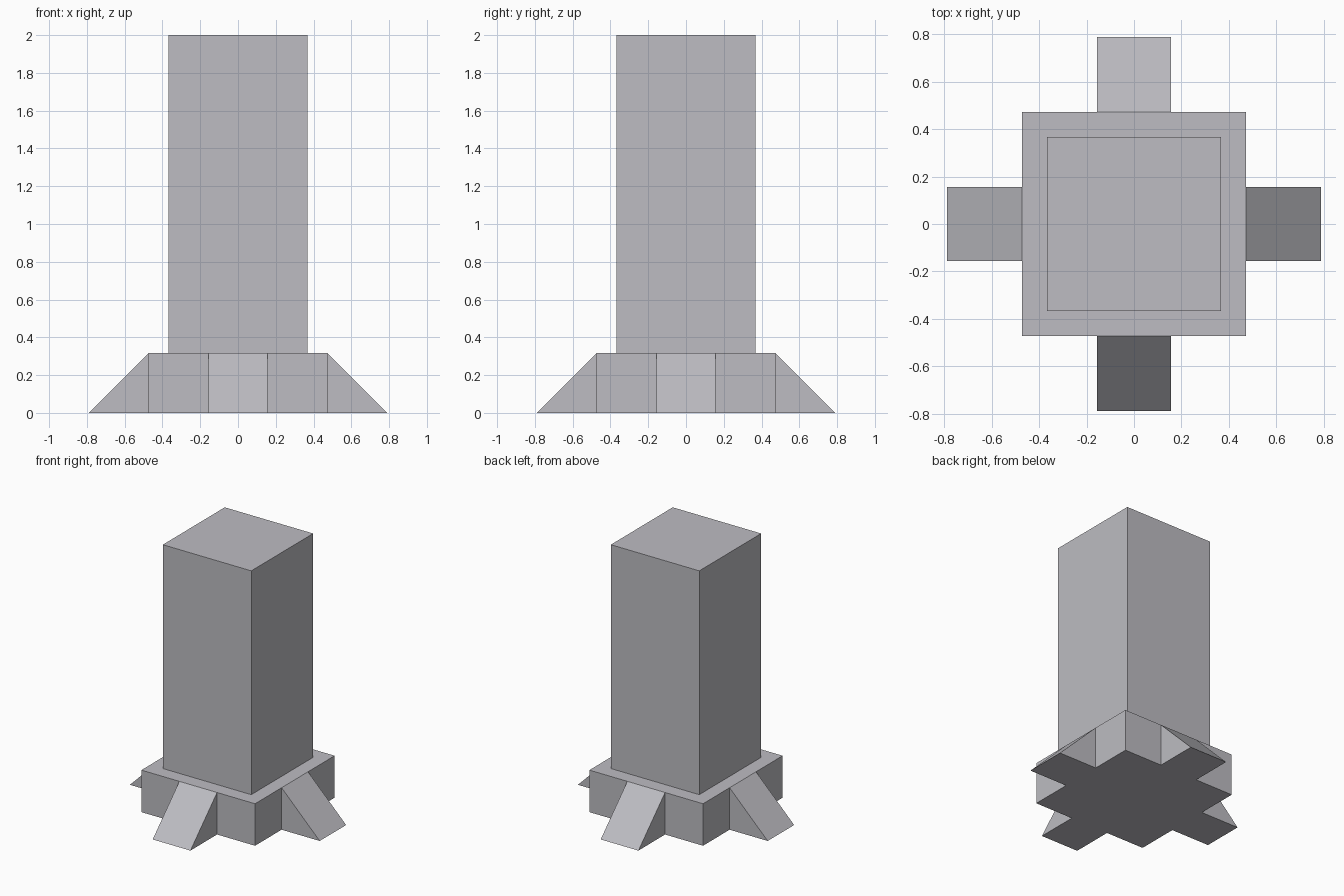
import bpy, bmesh, math
from mathutils import Matrix

if "Cube" in bpy.data.objects:
    bpy.data.objects.remove(bpy.data.objects["Cube"])

stone = bpy.data.materials.new("light_grey_stone")
stone.diffuse_color = (0.51, 0.505, 0.54, 1)
stone.use_nodes = True
stone.node_tree.nodes["Principled BSDF"].inputs["Base Color"].default_value = stone.diffuse_color

BASE_H = 0.316    # plinth height
BASE_R = 0.473    # plinth half width
COL_R = 0.368     # column half width
FOOT_R = 0.79     # reach of the sloped feet
FOOT_W = 0.157    # half width of a foot


def finish(name, bm):
    bmesh.ops.recalc_face_normals(bm, faces=bm.faces)
    mesh = bpy.data.meshes.new(name)
    bm.to_mesh(mesh)
    bm.free()
    mesh.materials.append(stone)
    obj = bpy.data.objects.new(name, mesh)
    bpy.context.collection.objects.link(obj)
    return obj


def block(name, half, z0, z1):
    bm = bmesh.new()
    m = Matrix.Translation((0, 0, (z0 + z1) / 2)) @ Matrix.Diagonal((2 * half, 2 * half, z1 - z0, 1))
    bmesh.ops.create_cube(bm, size=1, matrix=m)
    return finish(name, bm)


def wedge(name, angle):
    # triangular profile extruded across the foot width, then turned to its side
    bm = bmesh.new()
    profile = [(BASE_R, 0), (FOOT_R, 0), (BASE_R, BASE_H)]
    face = bm.faces.new([bm.verts.new((x, -FOOT_W, z)) for x, z in profile])
    ext = bmesh.ops.extrude_face_region(bm, geom=[face])
    verts = [g for g in ext["geom"] if isinstance(g, bmesh.types.BMVert)]
    bmesh.ops.translate(bm, verts=verts, vec=(0, 2 * FOOT_W, 0))
    bmesh.ops.transform(bm, verts=bm.verts, matrix=Matrix.Rotation(angle, 4, 'Z'))
    return finish(name, bm)


# Square plinth and tall column
block("plinth", BASE_R, 0, BASE_H)
block("column", COL_R, BASE_H, 2)

# Four sloped feet
for i, side in enumerate(("right", "back", "left", "front")):
    wedge(side + "_foot", i * math.pi / 2)
